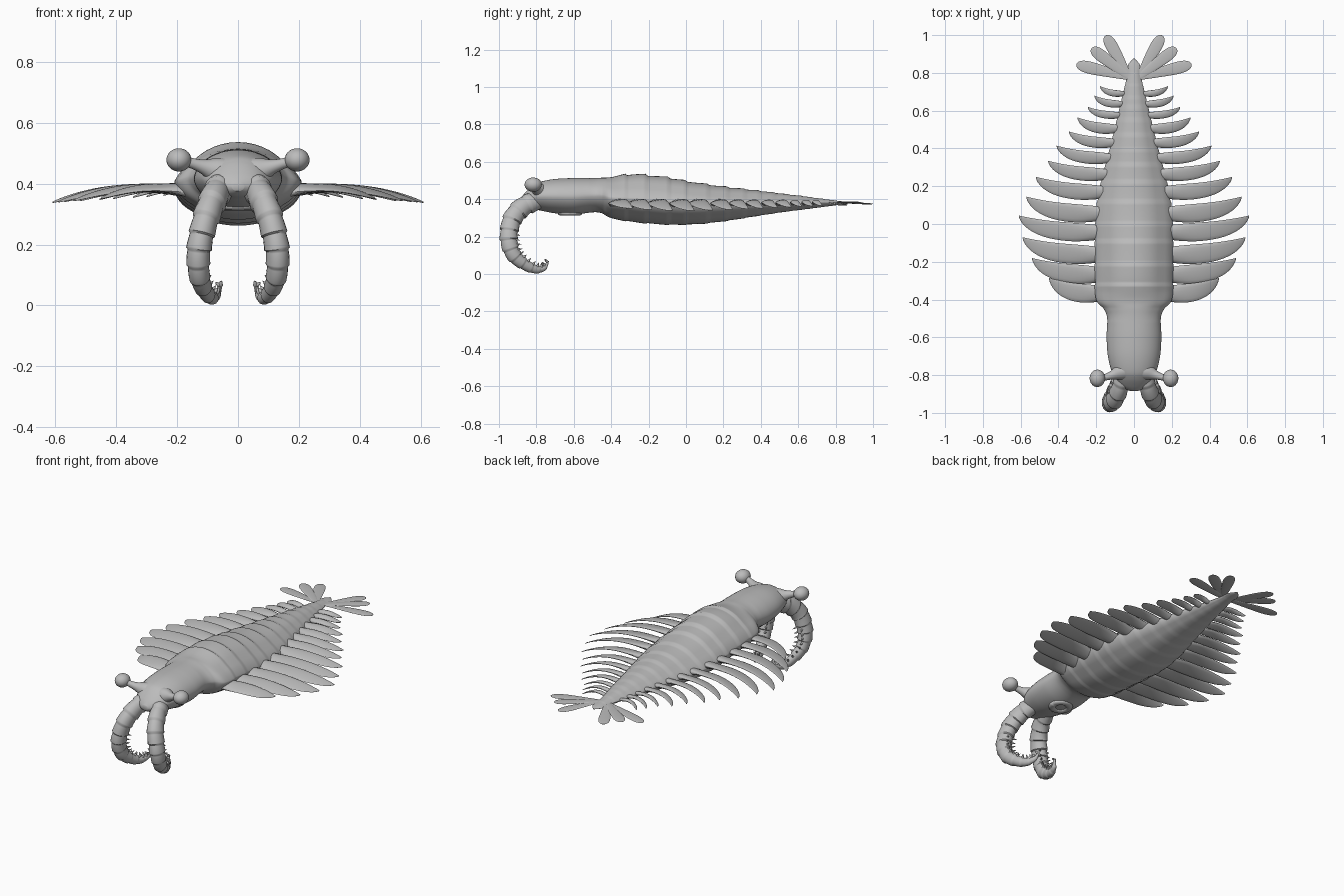
import bpy, bmesh, math
from mathutils import Vector

if "Cube" in bpy.data.objects:
    bpy.data.objects.remove(bpy.data.objects["Cube"])

grey = bpy.data.materials.new("matte_grey")
grey.use_nodes = True
grey.diffuse_color = (0.5, 0.5, 0.5, 1)
grey.node_tree.nodes["Principled BSDF"].inputs["Base Color"].default_value = (0.5, 0.5, 0.5, 1)
TAU = 2 * math.pi


def finish(name, bm, mirror=True):
    """Turn a bmesh into a smooth object, mirrored across x when paired."""
    bmesh.ops.recalc_face_normals(bm, faces=bm.faces)
    mesh = bpy.data.meshes.new(name)
    bm.to_mesh(mesh)
    bm.free()
    mesh.materials.append(grey)
    obj = bpy.data.objects.new(name, mesh)
    bpy.context.collection.objects.link(obj)
    if mirror:
        mod = obj.modifiers.new("mirror", "MIRROR")
        mod.use_mirror_merge = False
    bpy.ops.object.select_all(action="DESELECT")
    obj.select_set(True)
    bpy.context.view_layer.objects.active = obj
    bpy.ops.object.shade_smooth_by_angle(angle=math.radians(50))


def loft(bm, rings):
    """Skin a list of closed rings and cap both ends."""
    loops = [[bm.verts.new(p) for p in ring] for ring in rings]
    n = len(loops[0])
    for a, b in zip(loops, loops[1:]):
        for i in range(n):
            j = (i + 1) % n
            bm.faces.new((a[i], a[j], b[j], b[i]))
    bm.faces.new(loops[0])
    bm.faces.new(loops[-1])


def spline(rows, steps):
    """Catmull-Rom through rows of any width."""
    out = []
    last = len(rows) - 1
    for k in range(steps + 1):
        t = k / steps * last
        i = min(int(t), last - 1)
        u = t - i
        q = [rows[max(0, min(last, i + d))] for d in (-1, 0, 1, 2)]
        out.append([b + 0.5 * u * (c - a + u * (2 * a - 5 * b + 4 * c - d + u * (3 * (b - c) + d - a)))
                    for a, b, c, d in zip(*q)])
    return out


def tube(bm, points, radii, ref=(0, 0, 1), flat=1.0, sides=16):
    """Sweep an ellipse along points; flat squashes it along ref."""
    pts = [Vector(p) for p in points]
    rings = []
    for i, p in enumerate(pts):
        t = (pts[min(i + 1, len(pts) - 1)] - pts[max(i - 1, 0)]).normalized()
        n = Vector(ref)
        n = (n - t * n.dot(t)).normalized()
        s = t.cross(n)
        rings.append([p + radii[i] * (s * math.cos(TAU * k / sides) + n * flat * math.sin(TAU * k / sides))
                      for k in range(sides)])
    loft(bm, rings)


# Swimming flaps: front edge y, tip x, tip y
flaps = [(-.42, .45, -.285), (-.32, .54, -.18), (-.215, .59, -.07), (-.095, .61, .045),
         (.005, .57, .145), (.125, .52, .25), (.225, .455, .335), (.315, .41, .415),
         (.40, .345, .49), (.475, .30, .565), (.555, .245, .62), (.615, .21, .68), (.672, .18, .73)]
edges = [f[0] for f in flaps] + [.74, .80]

# Body: y, half width, top z, bottom z
profile = [(-.885, .02, .405, .375), (-.86, .07, .435, .36), (-.82, .095, .472, .35),
           (-.78, .118, .493, .34), (-.70, .138, .508, .325), (-.60, .145, .513, .318),
           (-.50, .142, .513, .33), (-.45, .16, .515, .325), (-.40, .20, .517, .30),
           (-.28, .205, .53, .28), (-.12, .205, .515, .267), (.04, .203, .488, .267),
           (.20, .178, .465, .283), (.36, .137, .447, .308), (.52, .098, .428, .332),
           (.68, .06, .408, .352), (.78, .038, .395, .365), (.84, .032, .388, .372),
           (.875, .004, .382, .378)]
body_rows = spline(profile, 220)


def swell(y):
    """Each segment swells toward its rear edge, then steps down."""
    for a, b in zip(edges, edges[1:]):
        if a <= y < b:
            return ((y - a) / (b - a)) ** 1.4
    return 0


rings = []
for y, w, top, bot in body_rows:
    mid, g = (top + bot) / 2, swell(y)
    trunk = max(0, min(1, (y + .52) / .16))
    ring = []
    for k in range(48):
        c, s = math.cos(TAU * k / 48), math.sin(TAU * k / 48)
        groove = 1 - .06 * math.exp(-((abs(c) - .72) / .12) ** 2) * trunk
        h = (top - bot) / 2 * groove * (1 + (.08 if s > 0 else .035) * g)
        power = 1.1 + (.55 * trunk if s > 0 else .1)
        ring.append((w * c * (1 + .02 * g), y, mid + math.copysign(h * abs(s) ** power, s)))
    rings.append(ring)
bm = bmesh.new()
loft(bm, rings)
finish("segmented_body", bm, mirror=False)

for number, (front, tip_x, tip_y) in enumerate(flaps):
    depth = tip_y - front
    width = min(body_rows, key=lambda r: abs(r[0] - front - depth / 2))[1]
    root = width * .75
    rear_k = .74 - .012 * number
    rings = []
    for i in range(21):
        s = math.sin(math.pi / 2 * i / 20) * .999
        x = root + (tip_x - root) * s
        neck = max(0, 1 - s / .45) ** 2
        y0 = front + depth * (1 - (1 - s ** 3.4) ** .6 + .12 * neck)
        y1 = front + depth * (rear_k + (1 - rear_k) * s ** 2.5 - .1 * neck)
        y1 = max(y1, y0 + .001)
        z = .377 + .012 * math.sin(math.pi * s) - .085 * (tip_x - root) * s ** 3
        thick = .008 * (1 - s ** 2) + .002 + .016 * neck * width / .2
        thick = min(thick, (y1 - y0) * .35)
        ring = []
        for k in range(14):
            c, q = math.cos(TAU * k / 14), math.sin(TAU * k / 14)
            ring.append((x, (y0 + y1) / 2 + (y1 - y0) / 2 * c, z + .1 * (y1 - y0) * c + thick * q))
        rings.append(ring)
    bm = bmesh.new()
    loft(bm, rings)
    finish(f"swimming_flaps_{number + 1}", bm)

# Tail fan: three paddles on each side
for number, tip in enumerate([(.15, .998, .375), (.225, .93, .383), (.305, .845, .368)]):
    start, tip = Vector((.022, .775, .384)), Vector(tip)
    steps = [math.sin(math.pi / 2 * i / 18) for i in range(19)]
    bm = bmesh.new()
    tube(bm, [start.lerp(tip, s) for s in steps],
         [.042 * (.32 + .68 * s) * math.sqrt(max(0, 1 - s ** 6)) + .0005 for s in steps], flat=.13)
    finish(f"tail_paddles_{number + 1}", bm)

# Eye stalks and eyes
stalk = spline([(.02, -.77, .43, .055), (.075, -.785, .444, .042), (.115, -.80, .456, .024),
                (.155, -.812, .468, .017), (.19, -.817, .478, .022)], 20)
bm = bmesh.new()
tube(bm, [r[:3] for r in stalk], [r[3] for r in stalk])
finish("eye_stalks", bm)
bm = bmesh.new()
bmesh.ops.create_uvsphere(bm, u_segments=28, v_segments=18, radius=1)
bmesh.ops.scale(bm, vec=(.041, .046, .038), verts=bm.verts)
bmesh.ops.translate(bm, vec=(.194, -.817, .478), verts=bm.verts)
finish("eyes", bm)

# Grasping arms: x, y, z, radius, with sleeve-like segments
arm = spline([(.05, -.79, .395, .05), (.075, -.87, .36, .053), (.10, -.925, .30, .052),
              (.12, -.945, .23, .049), (.13, -.945, .165, .046), (.127, -.92, .10, .04),
              (.112, -.87, .056, .032), (.09, -.81, .027, .024), (.07, -.76, .032, .015),
              (.055, -.737, .07, .004)], 120)
bm = bmesh.new()
tube(bm, [r[:3] for r in arm], [r[3] * (.92 + .13 * (i % 10) / 9) for i, r in enumerate(arm)],
     ref=(1, 0, 0), flat=.86, sides=20)
finish("grasping_arms", bm)

# Paired spines along the inner curve of the arms
hub = Vector((.10, -.81, .17))
bm = bmesh.new()
for i in range(40, 118, 7):
    p = Vector(arm[i][:3])
    t = (Vector(arm[i + 1][:3]) - p).normalized()
    inward = hub - p
    inward = (inward - t * inward.dot(t)).normalized()
    r = arm[i][3]
    for lean in (-.5, .5):
        aim = (inward + Vector((lean, 0, 0)) + t * .25).normalized()
        base = p + aim * r * .75
        tube(bm, [base, base + aim * .014, base + aim * (.018 + .3 * r)],
             [.008, .005, .0006], ref=t, sides=8)
finish("arm_spines", bm)

# Round mouth ring under the head
bm = bmesh.new()
rings = []
for i in range(33):
    a = TAU * i / 32
    r = Vector((math.cos(a), math.sin(a), 0))
    ring = []
    for k in range(12):
        b = TAU * k / 12
        ring.append(Vector((0, -.62, .325)) + r * (.046 + .02 * math.cos(b)) + Vector((0, 0, .013 * math.sin(b))))
    rings.append(ring)
loft(bm, rings)
bmesh.ops.remove_doubles(bm, verts=bm.verts, dist=.0001)
finish("mouth_ring", bm, mirror=False)
